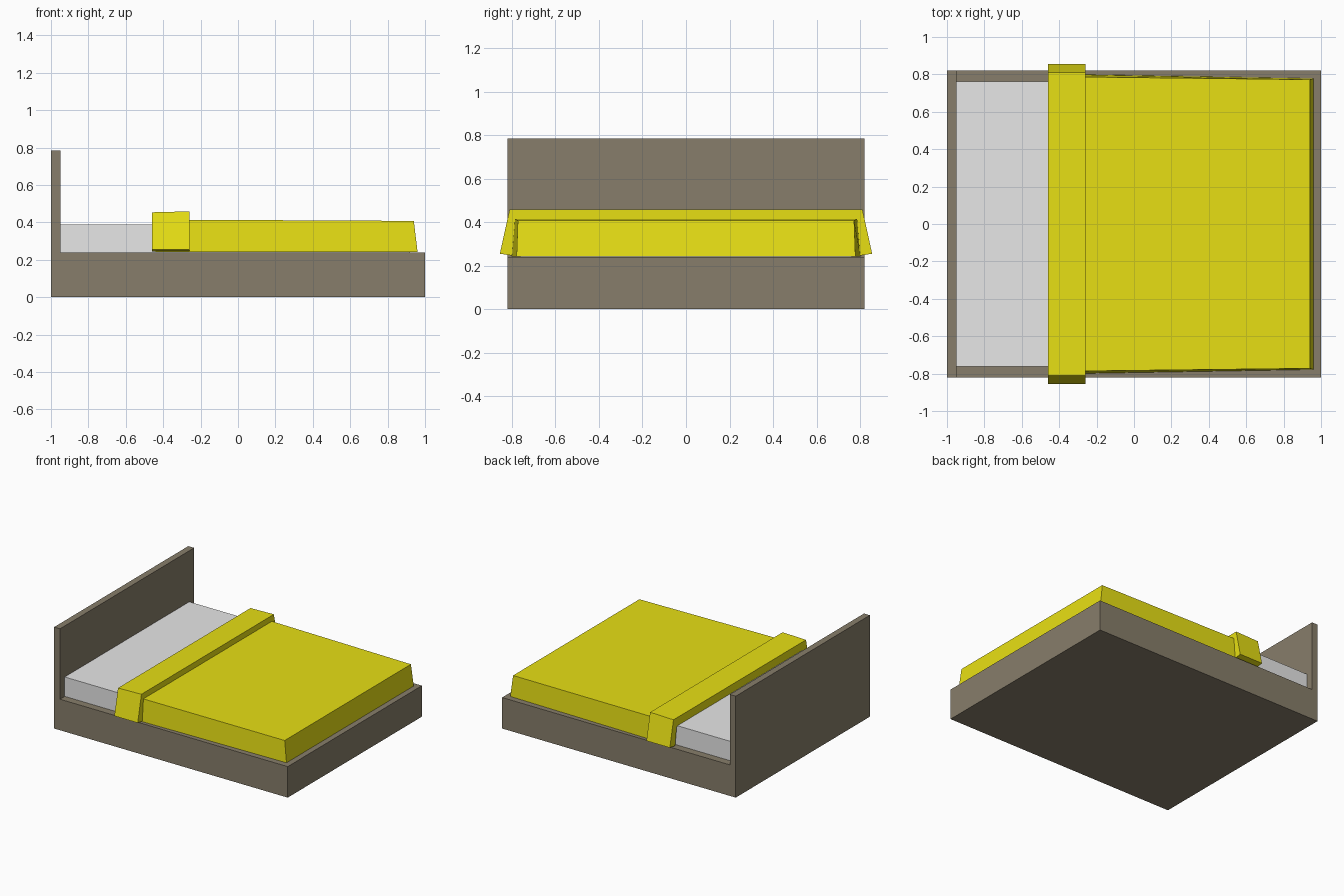
import bpy

if "Cube" in bpy.data.objects:
    bpy.data.objects.remove(bpy.data.objects["Cube"], do_unlink=True)


def material(name, color):
    mat = bpy.data.materials.new(name)
    mat.use_nodes = True
    mat.diffuse_color = (*color, 1)
    mat.node_tree.nodes["Principled BSDF"].inputs["Base Color"].default_value = (*color, 1)
    return mat


brown = material("brown wood", (0.245, 0.208, 0.145))
white = material("white sheet", (0.8, 0.8, 0.8))
yellow = material("yellow blanket", (0.8, 0.74, 0.007))


def loft(name, start, end, mat):
    """Closed solid between two matching outlines."""
    n = len(start)
    faces = [(i, (i + 1) % n, n + (i + 1) % n, n + i) for i in range(n)]
    faces += [tuple(reversed(range(n))), tuple(range(n, 2 * n))]
    mesh = bpy.data.meshes.new(name)
    mesh.from_pydata(start + end, [], faces)
    mesh.materials.append(mat)
    obj = bpy.data.objects.new(name, mesh)
    bpy.context.collection.objects.link(obj)
    return obj


def box(name, x0, x1, y, z0, z1, mat):
    ring = [(x0, -y), (x1, -y), (x1, y), (x0, y)]
    return loft(name, [(*p, z0) for p in ring], [(*p, z1) for p in ring], mat)


def cross_section(x, bottom, top, z0, z1):
    return [(x, -bottom, z0), (x, bottom, z0), (x, top, z1), (x, -top, z1)]


# Wooden frame with headboard
box("bed_base", -1, 1, 0.82, 0, 0.24, brown)
box("headboard", -1, -0.95, 0.82, 0.24, 0.785, brown)

# Mattress
box("mattress", -0.95, 0.92, 0.762, 0.24, 0.39, white)

# Blanket narrowing slightly to a sloped foot end
foot = cross_section(0.96, 0.778, 0.772, 0.243, 0.408)
foot[2:] = [(0.94, y, z) for x, y, z in foot[2:]]
loft("blanket", cross_section(-0.44, 0.802, 0.788, 0.243, 0.415), foot, yellow)


# Folded blanket band draped over both sides
def arch(x, top):
    half = [(0.855, 0.255), (0.81, top)]
    inner = [(0.77, 0.385), (0.79, 0.245)]
    right = [(x, y, z) for y, z in half]
    left = [(x, -y, z) for y, z in reversed(half)]
    under = [(x, -y, z) for y, z in reversed(inner)]
    return right + left + under + [(x, y, z) for y, z in inner]


loft("folded_band", arch(-0.26, 0.459), arch(-0.46, 0.454), yellow)
